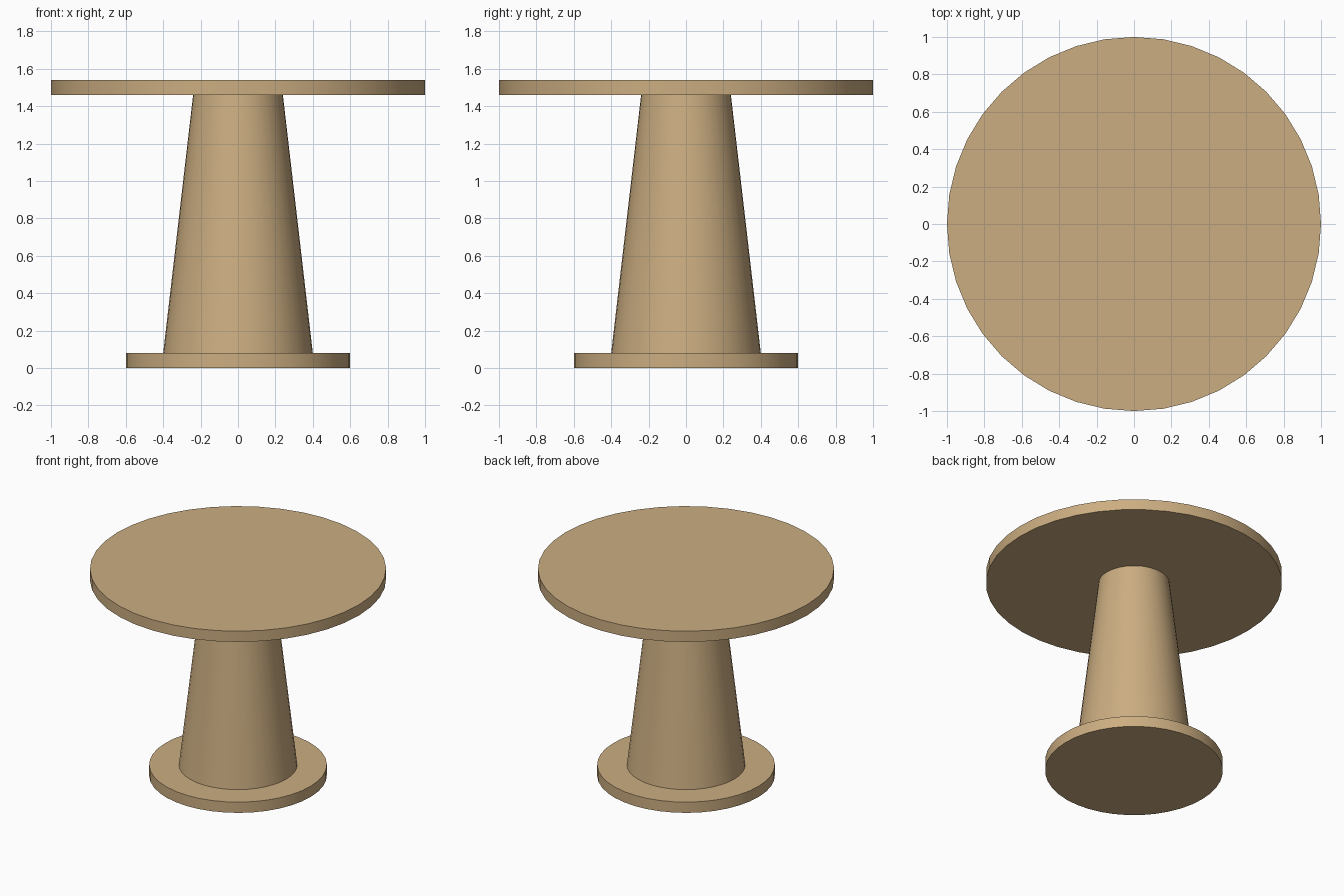
import bpy, math

if "Cube" in bpy.data.objects:
    bpy.data.objects.remove(bpy.data.objects["Cube"])

SIDES = 40

wood = bpy.data.materials.new("tan_wood")
wood.diffuse_color = (0.60, 0.42, 0.22, 1.0)
wood.use_nodes = True
wood.node_tree.nodes["Principled BSDF"].inputs["Base Color"].default_value = wood.diffuse_color


def round_part(name, r_bottom, r_top, z0, z1):
    """Upright round part between heights z0 and z1."""
    bpy.ops.mesh.primitive_cone_add(
        vertices=SIDES, radius1=r_bottom, radius2=r_top,
        depth=z1 - z0, location=(0, 0, (z0 + z1) / 2))
    obj = bpy.context.object
    obj.name = name
    obj.data.materials.append(wood)
    bpy.ops.object.shade_smooth_by_angle(angle=math.radians(30))
    return obj


# Foot plate, tapered pedestal and table top
round_part("base", 0.60, 0.60, 0.0, 0.08)
round_part("pedestal", 0.40, 0.24, 0.08, 1.46)
round_part("table_top", 1.0, 1.0, 1.46, 1.54)
